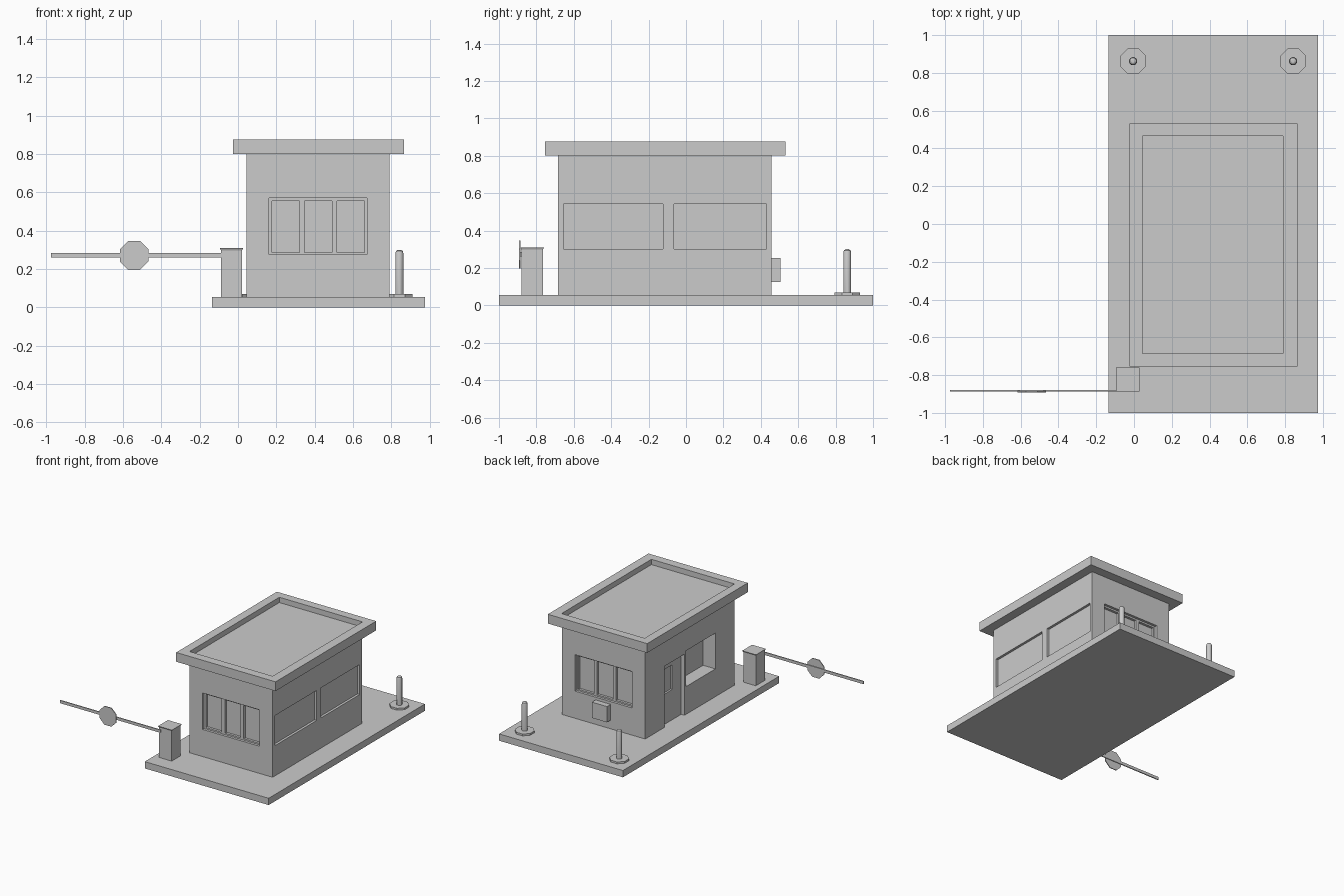
import bpy
import bmesh
from math import pi, cos

cube = bpy.data.objects.get("Cube")
if cube:
    bpy.data.objects.remove(cube)

GREY = (0.6, 0.6, 0.6, 1)
mat = bpy.data.materials.new("plain grey")
mat.use_nodes = True
mat.diffuse_color = GREY
shader = next(n for n in mat.node_tree.nodes if n.type == 'BSDF_PRINCIPLED')
shader.inputs["Base Color"].default_value = GREY


def finish(name, bm):
    bmesh.ops.recalc_face_normals(bm, faces=bm.faces)
    mesh = bpy.data.meshes.new(name)
    bm.to_mesh(mesh)
    bm.free()
    mesh.materials.append(mat)
    obj = bpy.data.objects.new(name, mesh)
    bpy.context.collection.objects.link(obj)
    return obj


def box(name, xs, ys, zs, flare=0):
    """Box from three ranges; flare widens its top."""
    bm = bmesh.new()
    bmesh.ops.create_cube(bm, size=1)
    for v in bm.verts:
        grow = flare if v.co.z > 0 else 0
        sx, sy = (1 if v.co.x > 0 else -1), (1 if v.co.y > 0 else -1)
        v.co = (xs[v.co.x > 0] + sx * grow, ys[v.co.y > 0] + sy * grow, zs[v.co.z > 0])
    return finish(name, bm)


def lathe(name, profile, sides, centre):
    """Turned shape from (radius, height) points, flats facing the axes."""
    bm = bmesh.new()
    rings = []
    for r, z in profile:
        ring = bmesh.ops.create_circle(bm, segments=sides, radius=r)["verts"]
        bmesh.ops.rotate(bm, verts=ring, cent=(0, 0, 0), matrix=Matrix.Rotation(pi / sides, 3, 'Z'))
        bmesh.ops.translate(bm, verts=ring, vec=(centre[0], centre[1], z))
        rings.append(ring)
    for low, high in zip(rings, rings[1:]):
        for i in range(sides):
            j = (i + 1) % sides
            bm.faces.new((low[i], low[j], high[j], high[i]))
    bm.faces.new(rings[0])
    bm.faces.new(rings[-1])
    return finish(name, bm)


def cut(target, xs, ys, zs):
    """Sink a box-shaped recess into the target."""
    cutter = box("cutter", xs, ys, zs)
    cutter.hide_render = True
    mod = target.modifiers.new("recess", 'BOOLEAN')
    mod.operation, mod.solver, mod.object = 'DIFFERENCE', 'EXACT', cutter
    bpy.context.view_layer.objects.active = target
    bpy.ops.object.modifier_apply(modifier=mod.name)
    bpy.data.objects.remove(cutter)


from mathutils import Matrix

# Ground slab
SLAB = 0.055
box("ground_slab", (-0.135, 0.975), (-1, 1), (0, SLAB))

# Booth walls
LEFT, RIGHT, FRONT, BACK = 0.045, 0.79, -0.685, 0.458
walls = box("booth_walls", (LEFT, RIGHT), (FRONT, BACK), (SLAB, 0.81))

# Three-pane windows on the front and back
for wall_y, inward in ((FRONT, 1), (BACK, -1)):
    def span(depth):
        return sorted((wall_y - inward * 0.1, wall_y + inward * depth))
    cut(walls, (0.163, 0.672), span(0.02), (0.275, 0.57))
    for x in (0.178, 0.348, 0.517):
        cut(walls, (x, x + 0.142), span(0.04), (0.287, 0.556))

# Two wide panels on one side
for ys in ((-0.655, -0.122), (-0.065, 0.43)):
    cut(walls, (RIGHT - 0.02, RIGHT + 0.1), ys, (0.3, 0.543))

# Door with small window, and deep serving window on the other side
cut(walls, (LEFT - 0.1, LEFT + 0.03), (-0.045, 0.21), (0.02, 0.55))
cut(walls, (LEFT - 0.1, LEFT + 0.045), (0.07, 0.18), (0.3, 0.5))
cut(walls, (LEFT - 0.1, LEFT + 0.11), (-0.44, -0.065), (0.28, 0.57))

# Roof with sunken top
roof = box("roof", (-0.025, 0.865), (-0.755, 0.533), (0.8, 0.875))
cut(roof, (LEFT, RIGHT), (-0.685, 0.465), (0.832, 0.95))

# Utility box on the back wall
box("utility_box", (0.355, 0.49), (BACK - 0.01, 0.505), (0.125, 0.253))

# Barrier post, cap, arm and sign
box("barrier_post", (-0.09, 0.022), (-0.88, -0.765), (SLAB, 0.298))
box("barrier_cap", (-0.09, 0.022), (-0.88, -0.765), (0.298, 0.31), flare=0.006)
box("barrier_arm", (-0.975, -0.075), (-0.887, -0.879), (0.261, 0.284))
sign = lathe("barrier_sign", [(0.075 / cos(pi / 8), 0), (0.075 / cos(pi / 8), 0.007)], 8, (0, 0))
sign.rotation_euler = (pi / 2, 0, 0)
sign.location = (-0.542, -0.885, 0.271)

# Bollards on octagonal feet
for side, x in (("right", -0.005), ("left", 0.842)):
    foot = 0.068 / cos(pi / 8)
    lathe("bollard_foot_" + side, [(foot, SLAB), (foot, 0.07)], 8, (x, 0.862))
    pole = lathe("bollard_pole_" + side,
                 [(0.022, 0.065), (0.022, 0.282), (0.018, 0.294), (0.009, 0.3)], 12, (x, 0.862))
    bpy.ops.object.select_all(action='DESELECT')
    pole.select_set(True)
    bpy.context.view_layer.objects.active = pole
    bpy.ops.object.shade_smooth_by_angle()
